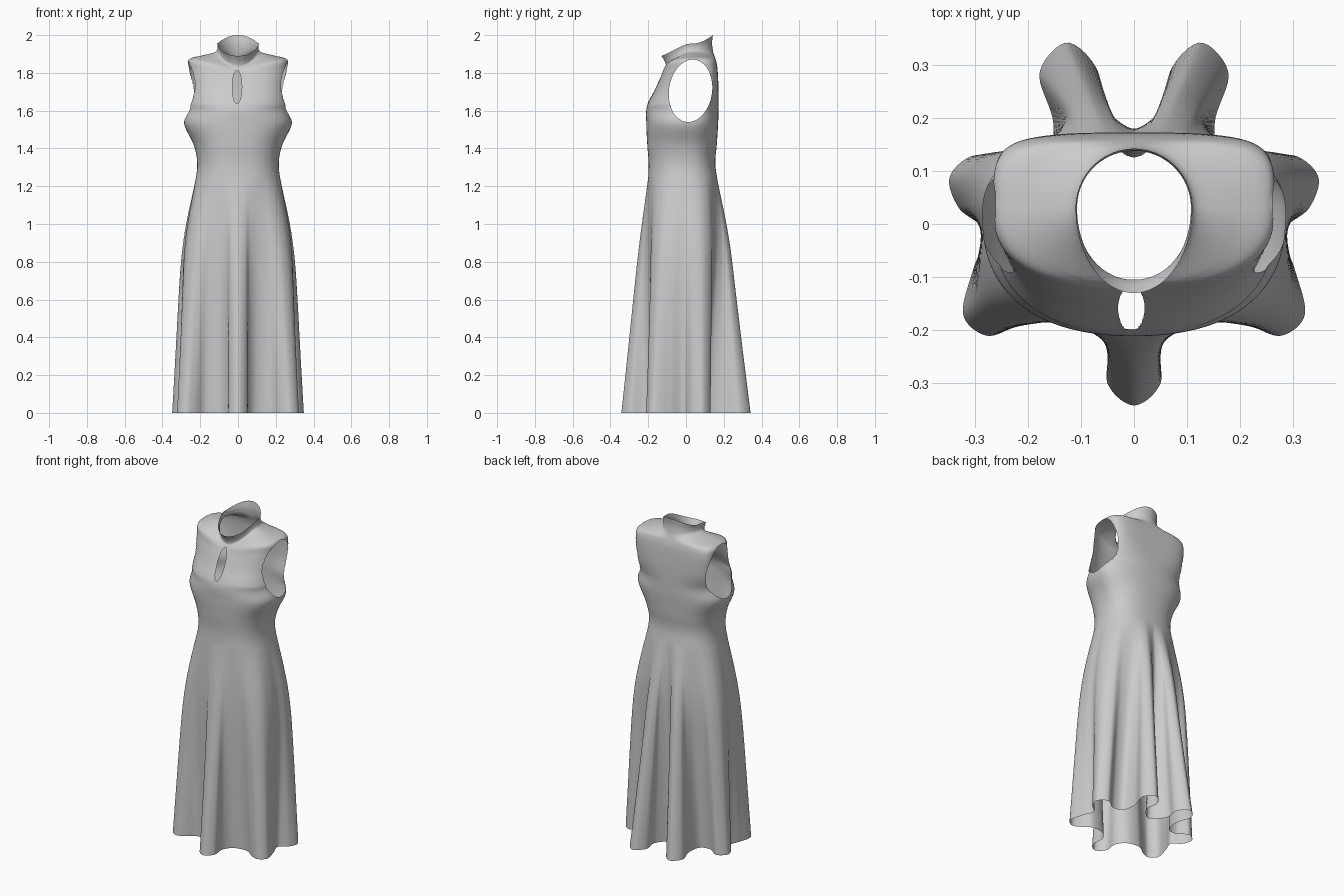
import bpy, bmesh, math

if "Cube" in bpy.data.objects:
    bpy.data.objects.remove(bpy.data.objects["Cube"])

N, STEPS = 360, 10      # columns around the body, sub-rows per profile row

# Level sections of skirt and bodice: height, half width, front y, back y
LOWER = [(0, .30, -.22, .20), (.6, .298, -.22, .20), (.9, .28, -.215, .197),
         (1.2, .23, -.202, .17), (1.32, .216, -.198, .155), (1.42, .235, -.205, .163),
         (1.53, .285, -.21, .17), (1.62, .27, -.207, .172)]
# Dipping sections of shoulders and collar:
# side, front and back height, half width, front y, back y, squareness
UPPER = [(1.72, 1.71, 1.72, .262, -.165, .172, 4),
         (1.82, 1.78, 1.82, .264, -.133, .167, 5),
         (1.872, 1.805, 1.86, .258, -.121, .16, 4),
         (1.892, 1.82, 1.885, .19, -.112, .152, 2.4),
         (1.91, 1.835, 1.91, .122, -.105, .144, 2),
         (1.932, 1.86, 1.955, .108, -.112, .138, 2),
         (1.955, 1.89, 2, .11, -.13, .142, 2)]
ROWS = [(z, z, z, a, yf, yb, 2.4) for z, a, yf, yb in LOWER] + UPPER

# Right half of the draped hem, front to back; the left half is mirrored
HALF = [(0, -.342), (.05, -.30), (.047, -.22), (.09, -.165), (.17, -.155), (.23, -.195),
        (.28, -.21), (.322, -.17), (.303, -.085), (.28, -.015), (.33, .03), (.347, .09),
        (.295, .13), (.23, .09), (.167, .105), (.152, .19), (.178, .285), (.125, .342),
        (.067, .285), (.075, .20), (0, .125)]
M = len(HALF) - 1


def spline(p0, p1, p2, p3, t):
    return [.5 * (2 * b + (c - a) * t + (2 * a - 5 * b + 4 * c - d) * t * t
                  + (3 * b - a - 3 * c + d) * t ** 3)
            for a, b, c, d in zip(p0, p1, p2, p3)]


def hem_control(i):
    """Hem point i, continuing as a mirror image past either end."""
    i %= 2 * M
    return HALF[i] if i <= M else (-HALF[2 * M - i][0], HALF[2 * M - i][1])


def hem_angle(i):
    """Body angle (0 front, 180 back) that hangs down to hem point i."""
    return 180 / M * i + 13 * max(0, math.sin(math.pi * (i - 7) / (M - 7)) if i > 7 else 0)


def hem_point(deg):
    side = 1 if deg <= 180 else -1
    d = deg if side > 0 else 360 - deg
    i = max(k for k in range(M) if hem_angle(k) <= d)
    t = (d - hem_angle(i)) / (hem_angle(i + 1) - hem_angle(i))
    x, y = spline(*[hem_control(i + k) for k in (-1, 0, 1, 2)], t)
    return side * x, y


def body_point(row, deg, hem):
    zs, zf, zb, a, yf, yb, n = row
    yc = .03 * min(1, max(0, (zs - 1.35) / .3))
    c, s = math.sin(math.radians(deg)), -math.cos(math.radians(deg))
    b, n, z_end = (yc - yf, min(n, 2.5), zf) if s < 0 else (yb - yc, n, zb)
    r = (abs(c / a) ** n + abs(s / b) ** n) ** (-1 / n)
    z = zs + (z_end - zs) * s * s
    # skirt folds grow from the waist down to the hem
    w = max(0, (1.25 - z) / 1.25) ** 1.1
    x, y = r * c, yc + r * s
    return x + (hem[0] - x) * w, y + (hem[1] - y) * w, max(z, 0)


def cut_opening(bm, region, axis, centre, radii, tilt=0):
    """Remove an ellipse seen along one axis and pull the rim onto it."""
    ct, st = math.cos(tilt), math.sin(tilt)

    def dist(co):
        h, v = co[axis] - centre[0], co.z - centre[1]
        return math.hypot((h * ct - v * st) / radii[0], (h * st + v * ct) / radii[1])

    doomed = [f for f in bm.faces
              if region(f.calc_center_median()) and dist(f.calc_center_median()) < 1]
    rim = {v for f in doomed for v in f.verts}
    bmesh.ops.delete(bm, geom=doomed, context='FACES')
    for v in rim:
        if v.is_valid and v.is_boundary:
            d = dist(v.co)
            v.co[axis] = centre[0] + (v.co[axis] - centre[0]) / d
            v.co.z = centre[1] + (v.co.z - centre[1]) / d


# Dress shell: stacked rings from hem to collar
bm = bmesh.new()
angles = [360 * i / N for i in range(N)]
hems = [hem_point(d) for d in angles]
rings = []
last = len(ROWS) - 1
for k in range(last * STEPS + 1):
    i = min(k // STEPS, last - 1)
    pts = [ROWS[min(max(i + o, 0), last)] for o in (-1, 0, 1, 2)]
    row = spline(*pts, k / STEPS - i)
    rings.append([bm.verts.new(body_point(row, d, h)) for d, h in zip(angles, hems)])
for lo, hi in zip(rings, rings[1:]):
    for i in range(N):
        j = (i + 1) % N
        bm.faces.new((lo[i], lo[j], hi[j], hi[i]))

# Armholes and the front keyhole
for side in (-1, 1):
    cut_opening(bm, lambda p: p.x * side > .12, 1, (.024, 1.705), (.114, .166), math.radians(8))
cut_opening(bm, lambda p: p.y < 0, 0, (-.005, 1.725), (.025, .088))

mesh = bpy.data.meshes.new("dress")
bm.to_mesh(mesh)
bm.free()
mesh.shade_smooth()
dress = bpy.data.objects.new("dress", mesh)
bpy.context.collection.objects.link(dress)
